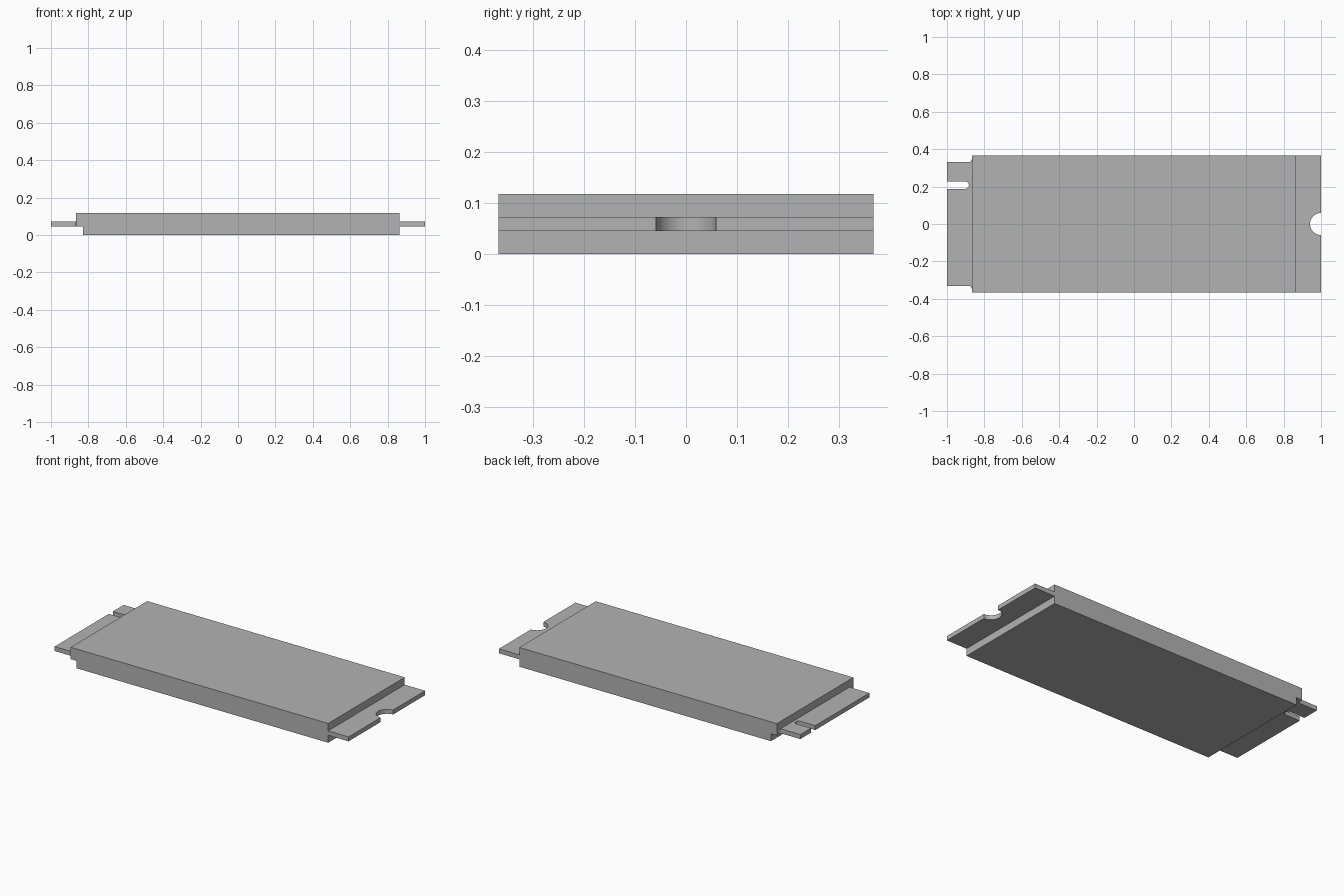
import bpy, bmesh, math

cube = bpy.data.objects.get("Cube")
if cube:
    bpy.data.objects.remove(cube, do_unlink=True)

HALF_W = 0.367
Z_LOW, Z_HIGH, Z_TOP = 0.045, 0.072, 0.117

grey = bpy.data.materials.new("plain_grey")
grey.use_nodes = True
colour = (0.45, 0.45, 0.45, 1)
grey.diffuse_color = colour
grey.node_tree.nodes["Principled BSDF"].inputs["Base Color"].default_value = colour


def arc(cx, cy, r, start, end, steps=16):
    """Points along an arc, angles in degrees."""
    angles = [math.radians(start + (end - start) * i / steps) for i in range(steps + 1)]
    return [(cx + r * math.cos(a), cy + r * math.sin(a)) for a in angles]


def extrude_profile(name, outline, z0, z1):
    """Solid plate from a flat outline."""
    bm = bmesh.new()
    face = bm.faces.new([bm.verts.new((x, y, z0)) for x, y in outline])
    top = bmesh.ops.extrude_face_region(bm, geom=[face])["geom"]
    bmesh.ops.translate(bm, vec=(0, 0, z1 - z0),
                        verts=[v for v in top if isinstance(v, bmesh.types.BMVert)])
    bmesh.ops.recalc_face_normals(bm, faces=bm.faces)
    mesh = bpy.data.meshes.new(name)
    bm.to_mesh(mesh)
    bm.free()
    mesh.materials.append(grey)
    obj = bpy.data.objects.new(name, mesh)
    bpy.context.collection.objects.link(obj)
    bpy.ops.object.select_all(action="DESELECT")
    obj.select_set(True)
    bpy.context.view_layer.objects.active = obj
    bpy.ops.object.shade_smooth_by_angle(angle=math.radians(30))
    return obj


def block(x0, x1):
    return [(x0, -HALF_W), (x1, -HALF_W), (x1, HALF_W), (x0, HALF_W)]


# Circuit board: screw notch on one end, keyed connector tab on the other
TAB_W, SHOULDER, FILLET = 0.331, -0.867, 0.017
KEY_Y, KEY_R, KEY_X = 0.208, 0.02, -0.903
fillet_x, fillet_y = SHOULDER - FILLET, TAB_W + FILLET
board = [(SHOULDER, -HALF_W), (1, -HALF_W)]
board += arc(1, 0, 0.059, 270, 90, 24)
board += [(1, HALF_W), (SHOULDER, HALF_W)]
board += arc(fillet_x, fillet_y, FILLET, 0, -90, 8)
board += [(-1, TAB_W), (-1, KEY_Y + KEY_R)]
board += arc(KEY_X, KEY_Y, KEY_R, 90, -90)
board += [(-1, KEY_Y - KEY_R), (-1, -TAB_W)]
board += arc(fillet_x, -fillet_y, FILLET, 90, 0, 8)
extrude_profile("circuit_board", board, Z_LOW, Z_HIGH)

# Component envelopes above and below the board
extrude_profile("upper_block", block(SHOULDER, 0.863), Z_HIGH, Z_TOP)
extrude_profile("lower_block", block(-0.828, 0.863), 0, Z_LOW)
